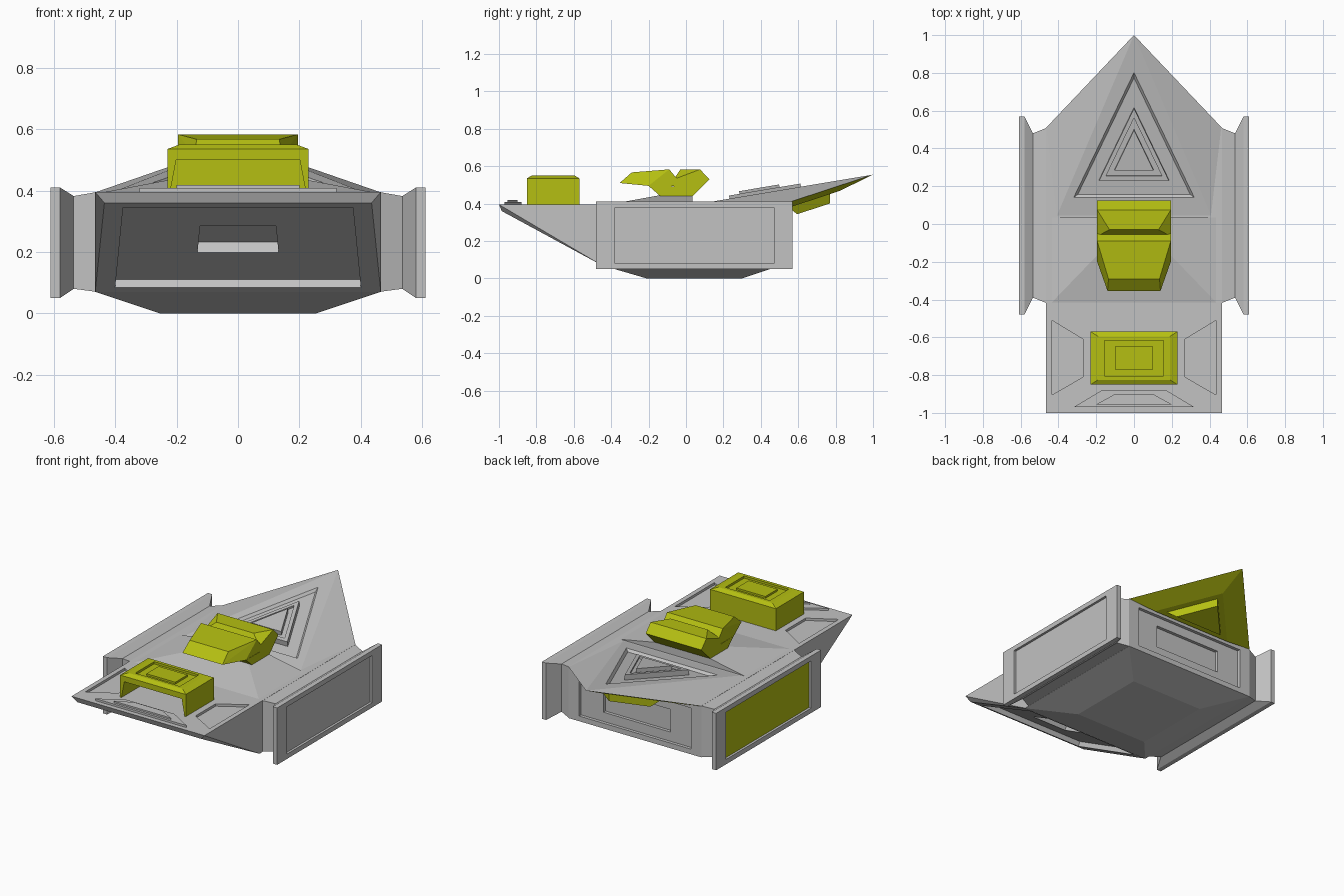
import bpy, bmesh
from mathutils import Vector

cube = bpy.data.objects.get("Cube")
if cube:
    bpy.data.objects.remove(cube, do_unlink=True)


def material(name, color):
    m = bpy.data.materials.new(name)
    m.use_nodes = True
    m.diffuse_color = color
    m.node_tree.nodes["Principled BSDF"].inputs["Base Color"].default_value = color
    return m


GREY, OLIVE = 0, 1
MATS = [material("hull grey", (0.54, 0.54, 0.54, 1)),
        material("olive green", (0.46, 0.52, 0.006, 1))]


def finish(bm, name):
    mesh = bpy.data.meshes.new(name)
    bm.normal_update()
    bm.to_mesh(mesh)
    bm.free()
    for m in MATS:
        mesh.materials.append(m)
    ob = bpy.data.objects.new(name, mesh)
    bpy.context.collection.objects.link(ob)
    return ob


def solid(points, mat=GREY):
    """Convex solid around the points, with flat regions merged."""
    bm = bmesh.new()
    for p in points:
        bm.verts.new(p)
    res = bmesh.ops.convex_hull(bm, input=bm.verts[:])
    loose = [v for v in bm.verts if not v.link_faces]
    bmesh.ops.delete(bm, geom=loose, context='VERTS')
    bmesh.ops.dissolve_limit(bm, angle_limit=0.005, verts=bm.verts[:], edges=bm.edges[:])
    bmesh.ops.recalc_face_normals(bm, faces=bm.faces[:])
    for f in bm.faces:
        f.material_index = mat
    return bm


def both(*points):
    """Points on +x and their mirror images."""
    return [(s * x, y, z) for x, y, z in points for s in (1, -1)]


def rect(x, y0, y1, z0, z1):
    return [(x, y, z) for y in (y0, y1) for z in (z0, z1)]


def slab(hx, y0, y1, z):
    return both((hx, y0, z), (hx, y1, z))


def facing(bm, direction):
    bm.normal_update()
    d = Vector(direction).normalized()
    return max(bm.faces, key=lambda f: (round(f.normal.dot(d), 3), f.calc_area()))


def step(bm, f, scale=(1, 1, 1), depth=0.0, shift=(0, 0, 0)):
    """Inset a face by scaling it about its centre, then push it along its normal."""
    bm.normal_update()
    n, c = f.normal.copy(), f.calc_center_median()
    start = [v.co.copy() for v in f.verts]
    bmesh.ops.inset_individual(bm, faces=[f], thickness=0.0005, depth=0)
    for v in f.verts:
        co = min(start, key=lambda p: (p - v.co).length)
        v.co = c + (co - c) * Vector(scale) + n * depth + Vector(shift)


# Main hull with sloped nose and shallow belly
bm = solid(both((.465, -1, .395), (.435, -.985, .36), (.465, -.45, .07), (.465, .51, .07),
                (.465, .51, .395), (.255, -.21, 0), (.255, .3, 0)))
nose = facing(bm, (0, -.48, -.88))
step(bm, nose, (.86, .9, .9))
step(bm, nose, depth=-.03)
step(bm, nose, (.33, .33, .33))
step(bm, nose, depth=-.038)
rear = facing(bm, (0, 1, 0))
step(bm, rear, (.84, 1, .8))
step(bm, rear, depth=-.02)
step(bm, rear, (.6, 1, .55))
step(bm, rear, depth=-.02)
hull = finish(bm, "hull")

# Sunken trapezoids on the deck sides
for s in (1, -1):
    pts = [(s * x, y, z) for z in (.38, .45)
           for x, y in ((.435, -.51), (.435, -.905), (.27, -.61), (.27, -.81))]
    cutter = finish(solid(pts), "deck_cutter")
    cutter.hide_render = True
    mod = hull.modifiers.new("deck recess", 'BOOLEAN')
    mod.operation, mod.object, mod.solver = 'DIFFERENCE', cutter, 'EXACT'
    bpy.context.view_layer.objects.active = hull
    bpy.ops.object.modifier_apply(modifier=mod.name)
    bpy.data.objects.remove(cutter, do_unlink=True)

# Stepped plate on the nose
finish(solid(both(*[(x, y, z) for z in (.39, .408) for x, y in ((.32, -.97), (.17, -.88))])),
       "nose_plate")
finish(solid(both(*[(x, y, z) for z in (.4, .418) for x, y in ((.2, -.955), (.1, -.9))])),
       "nose_plate_top")

# Side connectors and framed side panels
for s, side, mat in ((1, "left", GREY), (-1, "right", OLIVE)):
    inner = rect(s * .535, -.39, .48, .08, .382)
    finish(solid(rect(s * .46, -.42, .51, .07, .395) + inner), side + "_connector")
    bm = solid(inner + rect(s * .58, -.48, .57, .05, .41) + rect(s * .61, -.48, .57, .05, .41))
    f = facing(bm, (s, 0, 0))
    step(bm, f, (1, .81, .83))
    step(bm, f, depth=-.015)
    f.material_index = mat
    finish(bm, side + "_panel")

# Sloped mount below the turret
finish(solid(slab(.44, -.42, .035, .394) + slab(.17, -.14, .035, .445)), "turret_mount")

# Rising tail wedge, with stepped triangle above and olive keel below
bm = solid(both((.41, .04, .394), (.465, .51, .394)) + [(0, 1, .555)])
top = facing(bm, (0, -.16, .98))
under = facing(bm, (0, .31, -.95))
step(bm, top, (.78, .69, .69))
step(bm, top, (.93, .93, .93), -.015)
step(bm, top, (.62, .62, .62))
step(bm, top, depth=.032)
step(bm, top, (.8, .8, .8))
step(bm, top, depth=-.012)
step(bm, top, (.7, .7, .7))
step(bm, top, depth=.026)
old = set(bm.faces)
under.material_index = OLIVE
step(bm, under, (.6, .6, .6), shift=(0, -.05, -.045))
step(bm, under, (.75, .75, .75))
step(bm, under, (.8, .8, .8), shift=(0, .03, -.04))
for f in bm.faces:
    if f not in old:
        f.material_index = OLIVE
finish(bm, "tail_wedge")

# Turret: front and rear lobes over a shared foot
finish(solid(both((.14, -.355, .51), (.135, -.29, .567), (.195, -.09, .583), (.195, -.045, .53),
                  (.195, -.2, .495), (.195, -.05, .495)), OLIVE), "turret_front")
finish(solid(both((.195, -.2, .495), (.195, -.14, .442), (.195, .037, .442), (.195, .085, .49)),
             OLIVE), "turret_foot")
finish(solid(both((.195, -.065, .53), (.13, -.03, .583), (.195, .075, .583), (.195, .125, .53),
                  (.195, .085, .49), (.195, -.065, .49)), OLIVE), "turret_rear")

# Cabin: roof with nested panel, tapered legs, back wall
bm = solid(slab(.23, -.85, -.57, .5) + slab(.23, -.85, -.57, .535)
           + slab(.19, -.825, -.595, .55), OLIVE)
roof = facing(bm, (0, 0, 1))
step(bm, roof, (.82, .82, 1))
step(bm, roof, depth=-.014)
step(bm, roof, (.65, .65, 1))
step(bm, roof, depth=.012)
finish(bm, "cabin_roof")
for s, side in ((1, "left"), (-1, "right")):
    finish(solid([(s * x, y, z) for y in (-.85, -.57)
                  for x, z in ((.23, .39), (.222, .39), (.23, .51), (.2, .505))], OLIVE),
           side + "_cabin_wall")
finish(solid(slab(.229, -.62, -.57, .39) + slab(.229, -.62, -.57, .51), OLIVE), "cabin_back")
